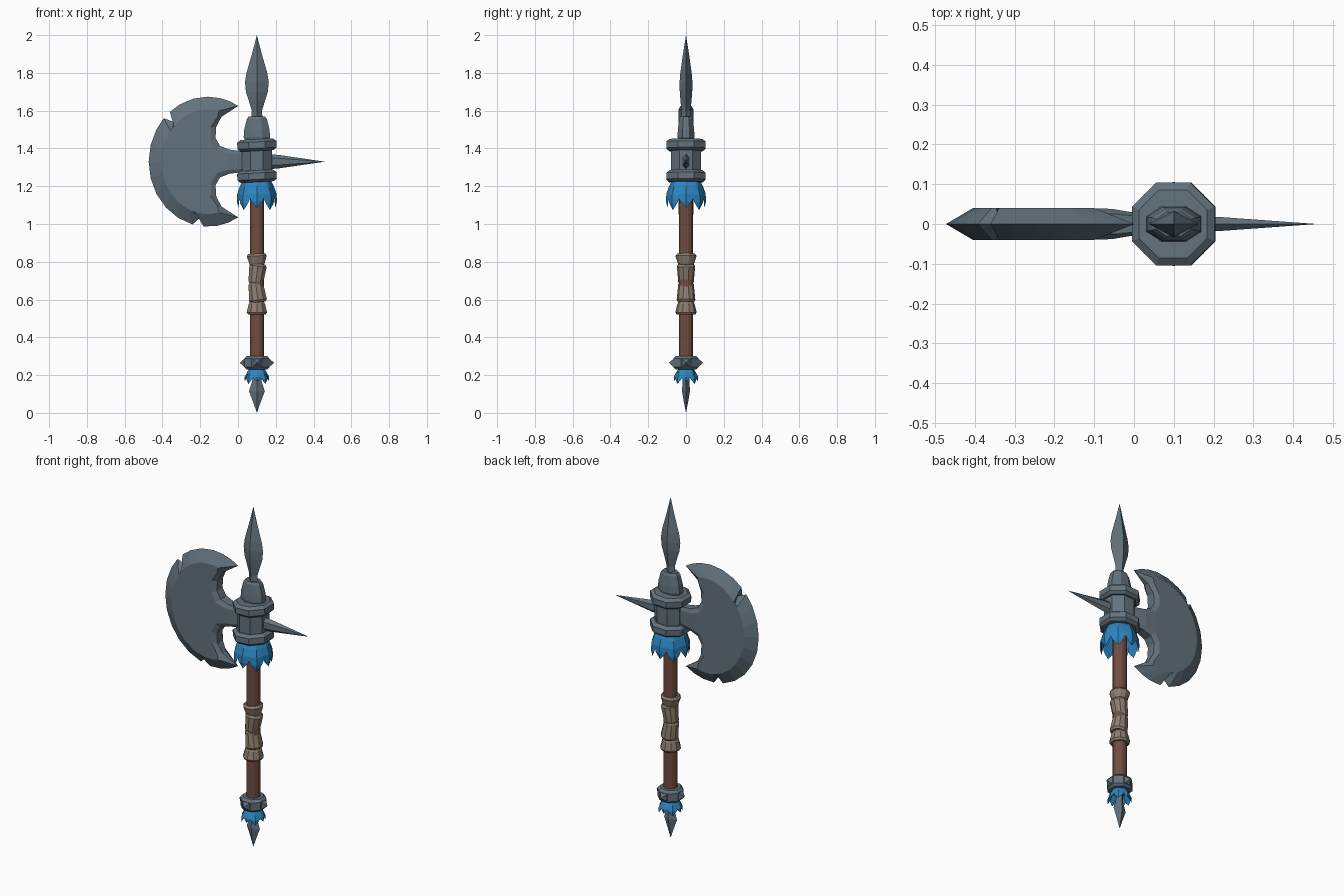
import bpy, bmesh, math
from mathutils import Matrix, Vector

if "Cube" in bpy.data.objects:
    bpy.data.objects.remove(bpy.data.objects["Cube"])

CX = 0.1  # shaft axis
PI = math.pi


def material(name, rgb):
    m = bpy.data.materials.new(name)
    m.diffuse_color = (*rgb, 1)
    m.use_nodes = True
    m.node_tree.nodes["Principled BSDF"].inputs["Base Color"].default_value = m.diffuse_color
    return m


STEEL = material("steel", (0.125, 0.17, 0.205))
WOOD = material("brown wood", (0.16, 0.075, 0.052))
WRAP = material("tan leather", (0.27, 0.21, 0.155))
BLUE = material("blue feather", (0.025, 0.235, 0.53))


def finish(name, bm, mat, matrix=Matrix()):
    bmesh.ops.remove_doubles(bm, verts=bm.verts, dist=1e-5)
    bmesh.ops.recalc_face_normals(bm, faces=bm.faces)
    me = bpy.data.meshes.new(name)
    bm.to_mesh(me)
    bm.free()
    me.materials.append(mat)
    ob = bpy.data.objects.new(name, me)
    ob.matrix_world = matrix
    bpy.context.collection.objects.link(ob)
    return ob


def at(x, y, z):
    return Matrix.Translation((x, y, z))


def loft(name, rings, n, mat, matrix, flats=True):
    """Stack of n-sided rings (z, rx, ry); flats=True turns flat sides to the axes."""
    bm = bmesh.new()
    off, k = (PI / n, 1 / math.cos(PI / n)) if flats else (0, 1)
    loops = []
    for z, rx, ry in rings:
        loops.append([bm.verts.new((rx * k * math.cos(off + 2 * PI * i / n),
                                    ry * k * math.sin(off + 2 * PI * i / n), z))
                      for i in range(n)])
    for a, b in zip(loops, loops[1:]):
        for i in range(n):
            j = (i + 1) % n
            bm.faces.new((a[i], a[j], b[j], b[i]))
    bm.faces.new(loops[0])
    bm.faces.new(loops[-1])
    return finish(name, bm, mat, matrix)


def round_rings(*zr):
    return [(z, r, r) for z, r in zr]


def tilt(deg):
    return Matrix.Rotation(math.radians(deg), 4, 'Y')


# Shaft
loft("shaft", round_rings((0.22, 0.037), (1.26, 0.037)), 12, WOOD, at(CX, 0, 0))

# Leather grip: overlapping tilted bands
bands = [(0.555, 0.035, 0.054, 0.043, 0), (0.64, 0.055, 0.047, 0.039, -8),
         (0.735, 0.055, 0.039, 0.046, 8), (0.81, 0.033, 0.040, 0.053, -3)]
for i, (z, h, r0, r1, t) in enumerate(bands):
    loft(f"grip_band_{i + 1}",
         round_rings((-h, r0 - 0.008), (-h + 0.012, r0), (h - 0.012, r1), (h, r1 - 0.008)),
         10, WRAP, at(CX, 0, z) @ tilt(t))

# Head collar with two bevelled rings
loft("head_collar", round_rings((1.24, 0.08), (1.43, 0.08)), 8, STEEL, at(CX, 0, 0))
for name, z in (("collar_ring_upper", 1.418), ("collar_ring_lower", 1.253)):
    loft(name, round_rings((-0.031, 0.088), (-0.017, 0.104), (0.017, 0.104), (0.031, 0.086)),
         8, STEEL, at(CX, 0, z) @ tilt(-3))

# Spear socket and spear point
loft("spear_socket", [(1.43, 0.058, 0.036), (1.46, 0.07, 0.045), (1.50, 0.067, 0.043),
                      (1.555, 0.053, 0.037), (1.568, 0.044, 0.03)], 8, STEEL, at(CX, 0, 0))
loft("spear_point", [(1.55, 0.03, 0.026), (1.60, 0.027, 0.024), (1.65, 0.042, 0.029),
                     (1.70, 0.058, 0.033), (1.75, 0.063, 0.034), (1.80, 0.055, 0.030),
                     (1.90, 0.026, 0.016), (2.0, 0, 0)], 4, STEEL, at(CX, 0, 0), False)

# Back spike
loft("back_spike", [(0.06, 0.04, 0.023), (0.12, 0.035, 0.02), (0.36, 0, 0)], 6, STEEL,
     at(CX, 0, 1.33) @ tilt(90), False)

# Axe blade: knife-edge outline (with two notches), raised flat, concave back, neck
arc = [(59, 1), (68, 1), (78, 1), (90, 1), (104, 1), (118, 1), (130, 1), (133, .83), (138, 1),
       (150, 1), (165, 1), (180, 1), (195, 1), (210, 1), (225, 1), (240, 1), (255, 1),
       (262, .86), (266, 1), (279, 1), (290, 1), (301, 1)]
back = [(-.087, .238, .015), (-.115, .185, .025), (-.119, .125, .027), (-.095, .083, .027),
        (-.045, .064, .025), (.04, .053, .016)]
back_flat = [(-.108, .238, .04), (-.143, .182, .04), (-.144, .115, .04), (-.115, .062, .04),
             (-.055, .044, .038), (.04, .037, .022)]


def outline(rx, rz, span, y, bk, notched):
    pts = []
    for a, r in arc:
        t = math.radians(180 + (a - 180) * span)
        r = r if notched else 1
        pts.append((-.16 + rx * r * math.cos(t), y, rz * r * math.sin(t)))
    pts += [(x, w, -z) for x, z, w in bk]
    pts += [(x, w, z) for x, z, w in reversed(bk)]
    return pts


edge = outline(.313, .344, 1, 0, back, True)
flat = outline(.245, .278, 104 / 121, .04, back_flat, False)
bm = bmesh.new()
m, na, nb = len(edge), len(arc), len(back)
sides = []
for s in (1, -1):
    e = [bm.verts.new((x, s * y, z)) for x, y, z in edge]
    f = [bm.verts.new((x, s * y, z)) for x, y, z in flat]
    for i in range(m):
        j = (i + 1) % m
        if i != na + nb - 1:
            bm.faces.new((e[i], e[j], f[j], f[i]))
    lo, hi = f[na:na + nb], f[na + nb:][::-1]
    bm.faces.new(f[:na] + lo[:-2] + hi[:-2][::-1])
    for i in (nb - 3, nb - 2):
        bm.faces.new((lo[i], lo[i + 1], hi[i + 1], hi[i]))
    sides.append(e)
for i in range(na - 1, m):
    j = (i + 1) % m
    if i != na + nb - 1:
        bm.faces.new((sides[0][i], sides[0][j], sides[1][j], sides[1][i]))
finish("axe_blade", bm, STEEL, at(0, 0, 1.33))


# Feather skirts: folded leaves around the shaft
def feathers(name, count, rows, phase):
    bm = bmesh.new()
    for k in range(count):
        rot = Matrix.Rotation(-PI / 2 + phase + 2 * PI * k / count, 4, 'Z')
        drop = 0.012 * (k % 2)
        prev = None
        for i, (z, r, w) in enumerate(rows):
            z -= drop * i / (len(rows) - 1)
            row = [bm.verts.new(rot @ Vector((r - d, v, z)))
                   for v, d in ((-w, w * .35), (0, 0), (w, w * .35), (0, .012 if w else 0))]
            if prev:
                for a in range(4):
                    b = (a + 1) % 4
                    bm.faces.new((prev[a], prev[b], row[b], row[a]))
            else:
                bm.faces.new(row)
            prev = row
    return finish(name, bm, BLUE, at(CX, 0, 0))


feathers("upper_feathers", 8, [(1.24, .068, .028), (1.20, .09, .045), (1.16, .104, .047),
                               (1.12, .106, .03), (1.085, .098, 0)], 0)
feathers("lower_feathers", 8, [(.24, .036, .015), (.215, .052, .026), (.19, .065, .025),
                               (.165, .064, 0)], 0)

# Pommel: studded collar and bottom point
loft("pommel_collar", round_rings((.23, .054), (.242, .066), (.288, .066), (.302, .054)),
     8, STEEL, at(CX, 0, 0))
for k in range(4):
    loft(f"pommel_stud_{k + 1}", round_rings((.055, .021), (.067, .021), (.091, 0)), 4, STEEL,
         at(CX, 0, .265) @ Matrix.Rotation(k * PI / 2, 4, 'Z') @ tilt(90))
loft("pommel_point", [(0, 0, 0), (.06, .021, .012), (.115, .042, .021), (.17, .024, .018),
                      (.24, .02, .018)], 4, STEEL, at(CX, 0, 0), False)
